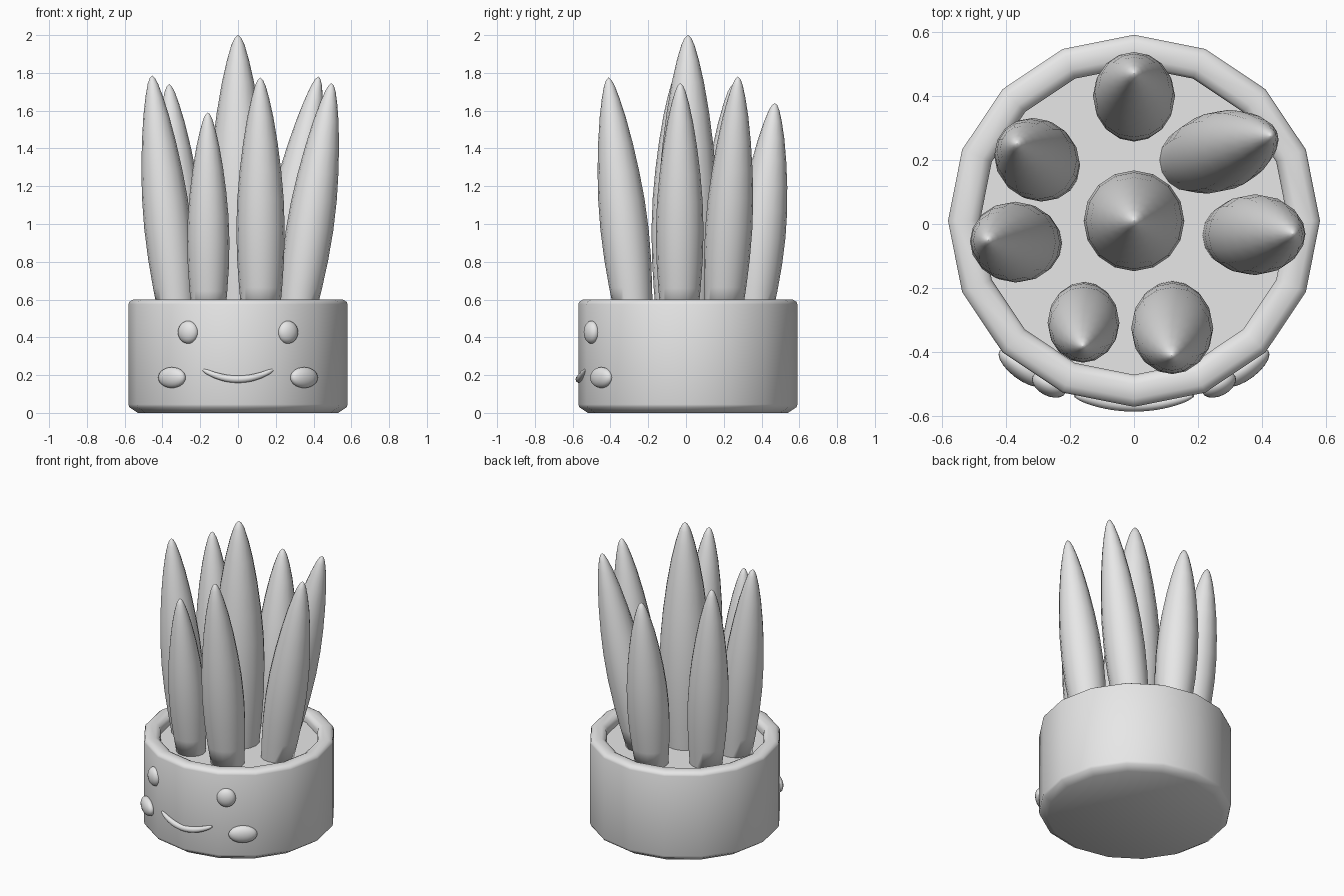
import bpy, bmesh, math
from mathutils import Vector, Matrix

if "Cube" in bpy.data.objects:
    bpy.data.objects.remove(bpy.data.objects["Cube"])

grey = bpy.data.materials.new("plain_grey")
grey.use_nodes = True
grey.diffuse_color = (0.8, 0.8, 0.8, 1)
grey.node_tree.nodes["Principled BSDF"].inputs["Base Color"].default_value = (0.8, 0.8, 0.8, 1)

CENTRE_Y = 0.01
SOIL = 0.54


def finish(name, bm, matrix=Matrix(), angle=30):
    bmesh.ops.remove_doubles(bm, verts=bm.verts, dist=1e-5)
    bmesh.ops.recalc_face_normals(bm, faces=bm.faces)
    mesh = bpy.data.meshes.new(name)
    bm.to_mesh(mesh)
    bm.free()
    mesh.materials.append(grey)
    obj = bpy.data.objects.new(name, mesh)
    bpy.context.collection.objects.link(obj)
    obj.matrix_world = matrix
    bpy.ops.object.select_all(action="DESELECT")
    obj.select_set(True)
    bpy.context.view_layer.objects.active = obj
    bpy.ops.object.shade_smooth_by_angle(angle=math.radians(angle))
    return obj


def sweep(rings, closed_ends=False):
    """Skin a list of equal-length vertex rings."""
    bm = bmesh.new()
    loops = [[bm.verts.new(p) for p in ring] for ring in rings]
    for a, b in zip(loops, loops[1:]):
        for i in range(len(a)):
            j = (i + 1) % len(a)
            bm.faces.new((a[i], a[j], b[j], b[i]))
    if closed_ends:
        bm.faces.new(loops[0])
        bm.faces.new(loops[-1])
    return bm


def circle(radius, centre, sides=16):
    return [Vector(centre) + Vector((radius * math.cos(math.tau * i / sides),
                                     radius * math.sin(math.tau * i / sides), 0))
            for i in range(sides)]


# Pot with a chamfered foot and rounded rim; the last ring closes as the soil
pot_profile = [(0.53, 0), (0.575, 0.03), (0.58, 0.045), (0.58, 0.575), (0.575, 0.588),
               (0.555, 0.6), (0.51, 0.6), (0.488, 0.588), (0.48, 0.57), (0.48, SOIL)]
finish("pot", sweep([circle(r, (0, CENTRE_Y, z)) for r, z in pot_profile], True), angle=46)

# Leaves: a spindle from base (x, y) to tip (x, y, z)
leaf_profile = [(0, 0.80), (0.1, 0.89), (0.22, 0.97), (0.35, 1), (0.48, 0.96), (0.6, 0.86),
                (0.72, 0.715), (0.83, 0.54), (0.91, 0.37), (0.965, 0.22), (0.99, 0.11)]
leaves = {
    "centre": ((0, 0.01), (0, 0.01, 2.0), 0.157),
    "back": ((0, 0.36), (0, 0.47, 1.64), 0.128),
    "back_left": ((0.18, 0.2), (0.425, 0.275, 1.78), 0.125),
    "left": ((0.315, -0.035), (0.495, -0.03, 1.745), 0.126),
    "front_left": ((0.12, -0.28), (0.118, -0.41, 1.775), 0.128),
    "front_right": ((-0.156, -0.27), (-0.16, -0.38, 1.59), 0.112),
    "right": ((-0.325, -0.06), (-0.455, -0.05, 1.785), 0.126),
    "back_right": ((-0.27, 0.175), (-0.365, 0.25, 1.74), 0.125),
}
for place, (base, tip, radius) in leaves.items():
    start, end = Vector((*base, SOIL)), Vector(tip)
    rings = [circle(radius * w, start.lerp(end, t)) for t, w in leaf_profile]
    rings.append(circle(0.001, end))
    finish(place + "_leaf", sweep(rings, True), angle=80)


# Eyes and cheeks: flattened balls lying along the pot wall
def button(name, x, y, z, half_sizes):
    bm = bmesh.new()
    bmesh.ops.create_uvsphere(bm, u_segments=20, v_segments=14, radius=1)
    turn = Matrix.Rotation(math.atan2(x, CENTRE_Y - y), 4, "Z")
    matrix = Matrix.Translation((x, y, z)) @ turn @ Matrix.Diagonal((*half_sizes, 1))
    bm.transform(matrix)
    finish(name, bm, angle=80)


for side, sign in (("left", 1), ("right", -1)):
    button(side + "_eye", sign * 0.264, -0.5, 0.427, (0.058, 0.036, 0.06))
    button(side + "_cheek", sign * 0.35, -0.448, 0.187, (0.087, 0.036, 0.055))

# Smile: a tapered bent tube following the wall
rings = []
steps = 20
for k in range(steps + 1):
    u = 2 * k / steps - 1
    x = 0.185 * u
    thick = 0.006 + 0.014 * math.sqrt(1 - u * u)
    y = CENTRE_Y - math.sqrt(0.575 ** 2 - x * x)
    z = 0.178 + 0.05 * u * u
    slope = math.atan2(0.1 * u, 0.185)
    rings.append([(x - thick * math.sin(a) * math.sin(slope), y + thick * math.cos(a),
                   z + thick * math.sin(a) * math.cos(slope))
                  for a in (math.tau * i / 10 for i in range(10))])
finish("smile", sweep(rings, True), angle=60)
